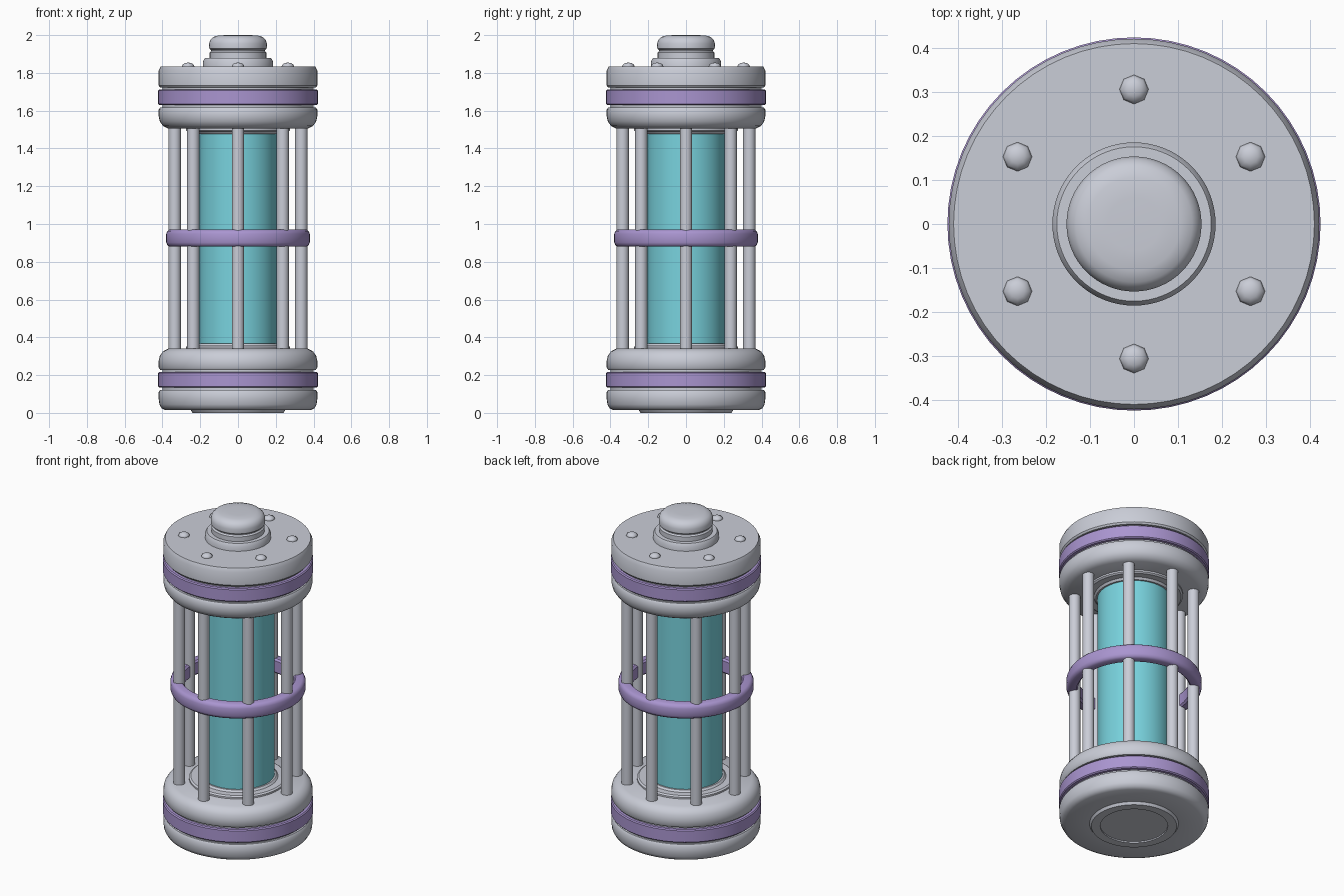
import bpy, bmesh, math
from mathutils import Matrix

if "Cube" in bpy.data.objects:
    bpy.data.objects.remove(bpy.data.objects["Cube"])


def make_material(name, rgb):
    m = bpy.data.materials.new(name)
    m.diffuse_color = (*rgb, 1)
    m.use_nodes = True
    m.node_tree.nodes["Principled BSDF"].inputs["Base Color"].default_value = m.diffuse_color
    return m


GREY = make_material("light grey metal", (0.59, 0.61, 0.68))
PURPLE = make_material("purple trim", (0.40, 0.30, 0.63))
TEAL = make_material("teal glass", (0.19, 0.65, 0.73))


def finish(name, bm, mat, angle=35):
    bmesh.ops.recalc_face_normals(bm, faces=bm.faces)
    me = bpy.data.meshes.new(name)
    bm.to_mesh(me)
    bm.free()
    me.materials.append(mat)
    ob = bpy.data.objects.new(name, me)
    bpy.context.collection.objects.link(ob)
    bpy.ops.object.select_all(action='DESELECT')
    ob.select_set(True)
    bpy.context.view_layer.objects.active = ob
    bpy.ops.object.shade_smooth_by_angle(angle=math.radians(angle))
    return ob


def lathe(name, profile, mat, n=64, closed=False, at=(0, 0), angle=35):
    """Spin (radius, z) points round a vertical axis; cap the ends or close the loop."""
    bm = bmesh.new()
    rings = [[bm.verts.new((at[0] + r * math.cos(2 * math.pi * i / n),
                            at[1] + r * math.sin(2 * math.pi * i / n), z))
              for i in range(n)] for r, z in profile]
    pairs = list(zip(rings, rings[1:]))
    if closed:
        pairs.append((rings[-1], rings[0]))
    else:
        bm.faces.new(rings[0])
        bm.faces.new(rings[-1])
    for a, b in pairs:
        for i in range(n):
            j = (i + 1) % n
            bm.faces.new((a[i], a[j], b[j], b[i]))
    return finish(name, bm, mat, angle)


# Bottom cap with foot and grooves
lathe("bottom_cap", [
    (0.19, 0.008), (0.19, 0.0), (0.24, 0.0), (0.25, 0.015), (0.385, 0.015),
    (0.405, 0.025), (0.416, 0.045), (0.42, 0.075), (0.42, 0.11), (0.412, 0.122),
    (0.40, 0.122), (0.40, 0.228), (0.412, 0.228), (0.42, 0.24), (0.42, 0.275),
    (0.414, 0.302), (0.398, 0.325), (0.37, 0.34)], GREY)

# Top cap
lathe("top_cap", [
    (0.37, 1.505), (0.398, 1.52), (0.414, 1.543), (0.42, 1.57), (0.42, 1.605),
    (0.412, 1.617), (0.40, 1.617), (0.40, 1.723), (0.412, 1.723), (0.42, 1.733),
    (0.42, 1.812), (0.409, 1.835)], GREY)

# Purple bands round both caps
for name, z in (("bottom_band", 0.135), ("top_band", 1.63)):
    lathe(name, [(0.39, z), (0.417, z), (0.423, z + 0.006), (0.423, z + 0.076),
                 (0.417, z + 0.082), (0.39, z + 0.082)], PURPLE, closed=True)

# Glass tube and its collars
lathe("glass_tube", [(0.205, 0.35), (0.205, 1.495)], TEAL)
lathe("bottom_collar", [(0.275, 0.33), (0.275, 0.35), (0.265, 0.357), (0.225, 0.357),
                        (0.215, 0.368), (0.20, 0.368)], GREY)
lathe("top_collar", [(0.20, 1.476), (0.215, 1.476), (0.225, 1.488), (0.265, 1.488),
                     (0.275, 1.495), (0.275, 1.515)], GREY)

# Eight cage rods
for k in range(8):
    a = k * math.pi / 4
    lathe(f"cage_rod_{k + 1}", [(0.033, 0.32), (0.033, 1.53)], GREY, n=16,
          at=(0.335 * math.cos(a), 0.335 * math.sin(a)))

# Middle ring
lathe("middle_ring", [(0.325, 0.88), (0.362, 0.88), (0.374, 0.888), (0.38, 0.902),
                      (0.38, 0.948), (0.374, 0.962), (0.362, 0.97), (0.325, 0.97),
                      (0.315, 0.96), (0.315, 0.89)], PURPLE, closed=True)

# Top knob with flange and neck
lathe("knob_flange", [(0.185, 1.825), (0.185, 1.862), (0.175, 1.879), (0.14, 1.879)], GREY)
lathe("knob_neck", [(0.15, 1.87), (0.15, 1.908), (0.142, 1.916), (0.142, 1.93)], GREY)
lathe("knob", [(0.142, 1.92), (0.152, 1.928), (0.153, 1.955), (0.147, 1.975),
               (0.132, 1.99), (0.105, 1.998), (0.06, 2.0)], GREY)

# Six domed bolts
for k in range(6):
    a = math.pi / 2 + k * math.pi / 3
    bm = bmesh.new()
    bmesh.ops.create_uvsphere(
        bm, u_segments=8, v_segments=6, radius=0.033,
        matrix=Matrix.Translation((0.305 * math.cos(a), 0.305 * math.sin(a), 1.835))
        @ Matrix.Diagonal((1, 1, 0.6, 1)))
    finish(f"bolt_{k + 1}", bm, GREY, 50)
